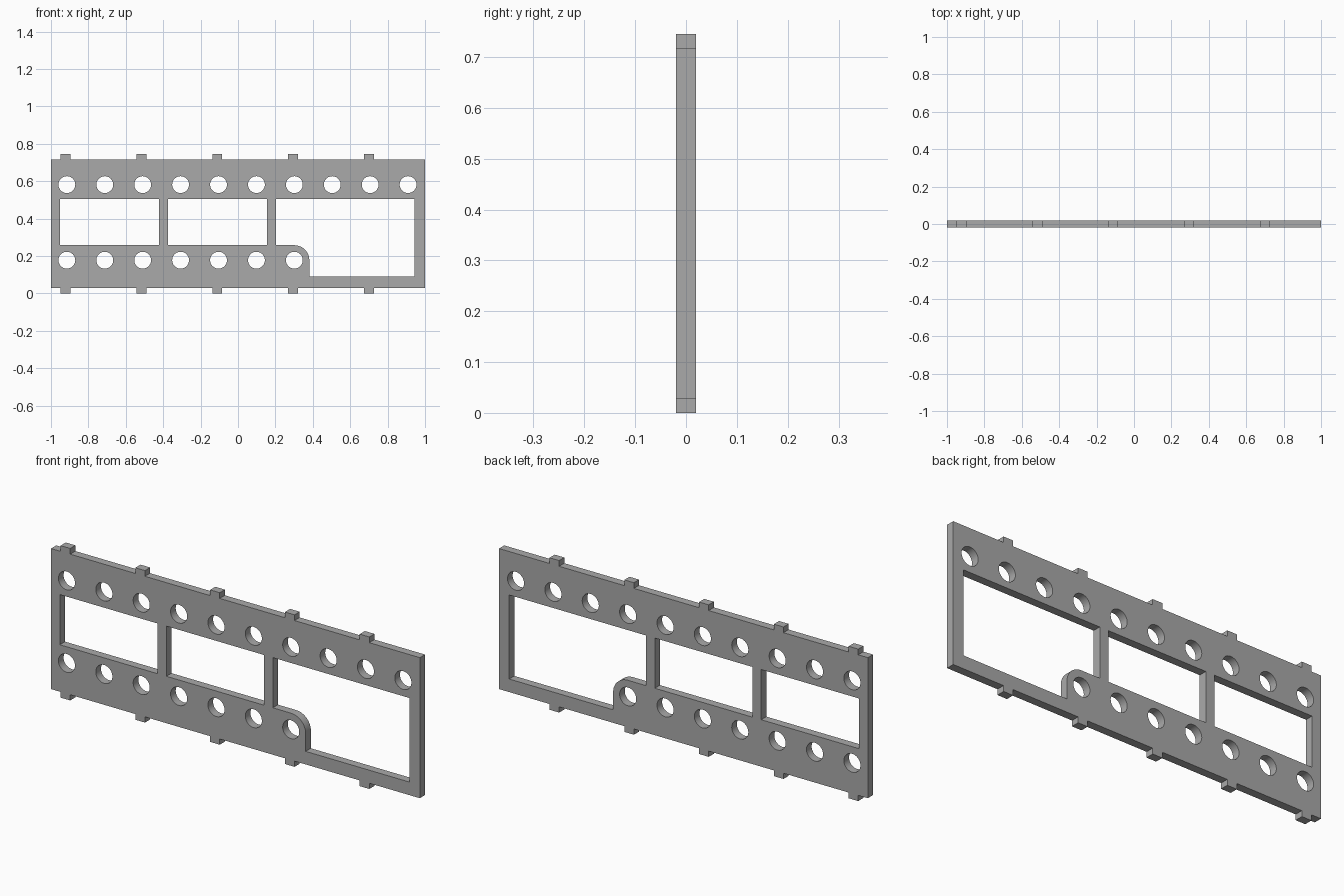
import bpy
import math

cube = bpy.data.objects.get("Cube")
if cube:
    bpy.data.objects.remove(cube, do_unlink=True)

THICK = 0.04
BOTTOM, LOW, HIGH, TOP = 0.0, 0.028, 0.717, 0.745
TABS = [-0.922 + 0.4055 * i for i in range(5)]
TAB_HALF = 0.026
HOLE_X, PITCH, HOLE_R = -0.915, 0.2027, 0.045
ROW_LOW, ROW_HIGH = 0.178, 0.582
SILL, HEAD = 0.258, 0.504

grey = bpy.data.materials.new("plain grey")
grey.use_nodes = True
colour = (0.4, 0.4, 0.4, 1)
grey.diffuse_color = colour
grey.node_tree.nodes["Principled BSDF"].inputs["Base Color"].default_value = colour


def arc(cx, cz, r, start, end, steps):
    angles = [math.radians(start + (end - start) * i / steps) for i in range(steps + 1)]
    return [(cx + r * math.cos(a), cz + r * math.sin(a)) for a in angles]


def rect(x0, x1, z0, z1):
    return [(x0, z0), (x1, z0), (x1, z1), (x0, z1)]


def tabbed_edge(edge, tip):
    """Points along one long edge, left to right, stepping out at each tab."""
    points = []
    for x in TABS:
        a, b = x - TAB_HALF, x + TAB_HALF
        points += [(a, edge), (a, tip), (b, tip), (b, edge)]
    return [(-1, edge)] + points + [(1, edge)]


# Outline with locating tabs along both long edges
loops = [tabbed_edge(LOW, BOTTOM) + tabbed_edge(HIGH, TOP)[::-1]]

# Two rectangular windows and the large one with a rounded step
loops.append(rect(-0.952, -0.422, SILL, HEAD))
loops.append(rect(-0.374, 0.155, SILL, HEAD))
step_x = HOLE_X + 6 * PITCH
step_r = SILL - ROW_LOW
loops.append([(0.203, HEAD), (0.203, SILL)]
             + arc(step_x, ROW_LOW, step_r, 90, 0, 16)
             + [(step_x + step_r, 0.092), (0.945, 0.092), (0.945, HEAD)])

# Two rows of round holes
for z, count in ((ROW_HIGH, 10), (ROW_LOW, 7)):
    for i in range(count):
        loops.append(arc(HOLE_X + i * PITCH, z, HOLE_R, 0, 360, 40)[:-1])

# Filled flat curve, extruded to the sheet thickness
curve = bpy.data.curves.new("slotted_panel", "CURVE")
curve.dimensions = "2D"
curve.fill_mode = "BOTH"
curve.extrude = THICK / 2
for loop in loops:
    spline = curve.splines.new("POLY")
    spline.points.add(len(loop) - 1)
    for point, (x, z) in zip(spline.points, loop):
        point.co = (x, z, 0, 1)
    spline.use_cyclic_u = True
curve.materials.append(grey)
panel = bpy.data.objects.new("slotted_panel", curve)
bpy.context.collection.objects.link(panel)
panel.rotation_euler.x = math.radians(90)

# Turn into a welded mesh with crisp edges and smooth hole walls
bpy.ops.object.select_all(action="DESELECT")
panel.select_set(True)
bpy.context.view_layer.objects.active = panel
bpy.ops.object.convert(target="MESH")
bpy.ops.object.transform_apply(location=False, rotation=True, scale=False)
bpy.ops.object.mode_set(mode="EDIT")
bpy.ops.mesh.select_all(action="SELECT")
bpy.ops.mesh.remove_doubles(threshold=0.0001)
bpy.ops.mesh.normals_make_consistent(inside=False)
bpy.ops.object.mode_set(mode="OBJECT")
bpy.ops.object.shade_smooth_by_angle(angle=math.radians(30))
